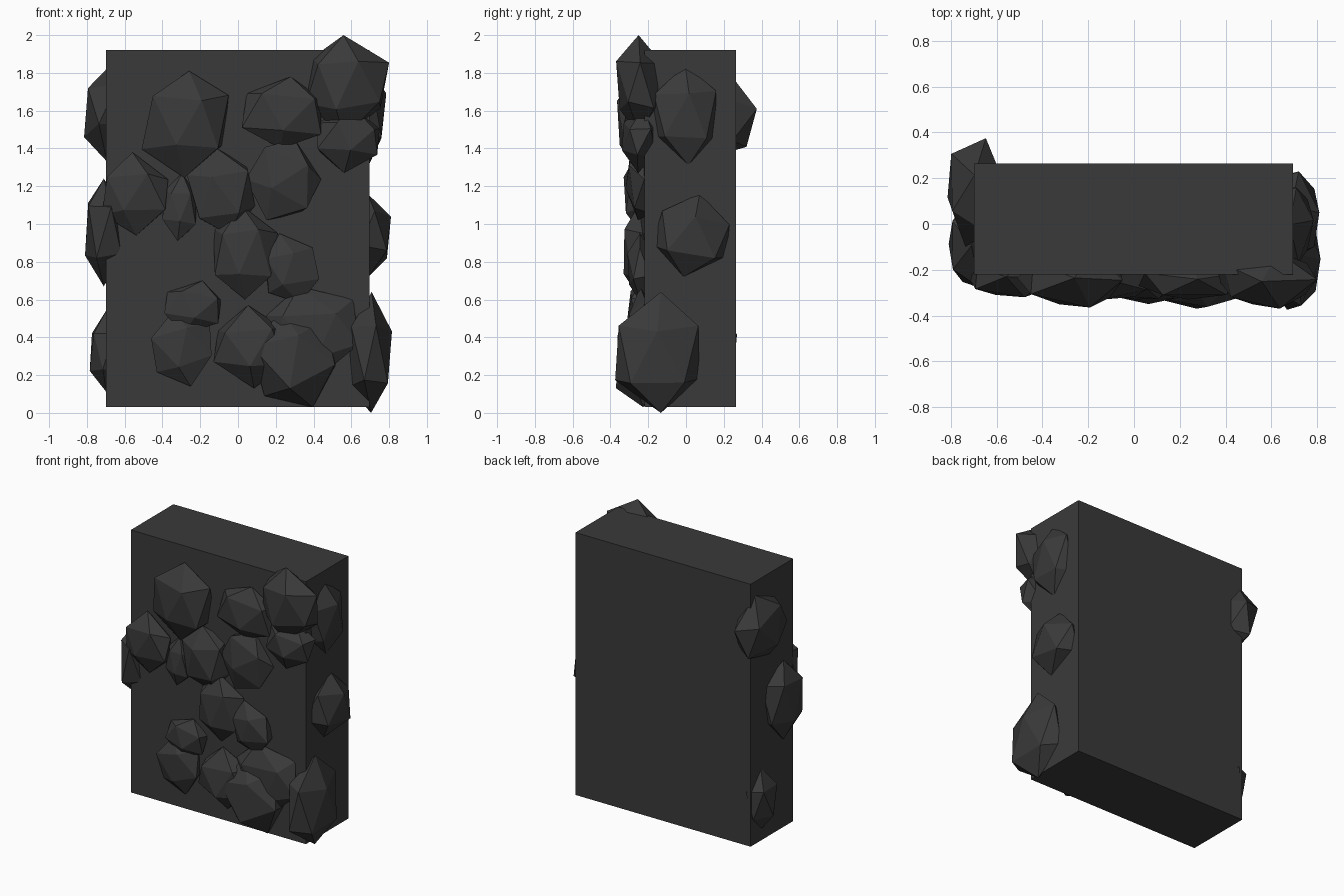
import bpy
import bmesh
import random
from math import radians
from mathutils import Euler, Vector

default_cube = bpy.data.objects.get("Cube")
if default_cube:
    bpy.data.objects.remove(default_cube, do_unlink=True)

random.seed(4)


def make_material(name, colour):
    material = bpy.data.materials.new(name)
    material.use_nodes = True
    material.diffuse_color = colour
    shader = material.node_tree.nodes["Principled BSDF"]
    shader.inputs["Base Color"].default_value = colour
    shader.inputs["Roughness"].default_value = 0.9
    return material


charcoal = make_material("charcoal_stone", (0.042, 0.042, 0.042, 1))


def add_object(name, bm):
    mesh = bpy.data.meshes.new(name)
    bm.to_mesh(mesh)
    bm.free()
    mesh.materials.append(charcoal)
    obj = bpy.data.objects.new(name, mesh)
    bpy.context.collection.objects.link(obj)
    return obj


def fit_to_bounds(bm, low, high):
    """Stretch the mesh so that it fills the given box exactly."""
    for axis in range(3):
        values = [v.co[axis] for v in bm.verts]
        start, span = min(values), max(values) - min(values)
        for v in bm.verts:
            share = (v.co[axis] - start) / span
            v.co[axis] = low[axis] + share * (high[axis] - low[axis])


def add_rock(name, low, high, turn):
    """Flat-faced boulder: a jittered, turned icosahedron fitted to a box."""
    bm = bmesh.new()
    bmesh.ops.create_icosphere(bm, subdivisions=1, radius=1)
    rotation = Euler([radians(a) for a in turn]).to_matrix()
    for v in bm.verts:
        jitter = Vector([random.uniform(-0.08, 0.08) for _ in range(3)])
        v.co = rotation @ (v.co + jitter)
    fit_to_bounds(bm, low, high)
    add_object(name, bm)


# Slab
slab = bmesh.new()
bmesh.ops.create_cube(slab, size=1)
fit_to_bounds(slab, (-0.7, -0.22, 0.03), (0.695, 0.265, 1.92))
add_object("stone_slab", slab)

# Boulders on the front: left, right, bottom, top, front depth, lean, spin
front_rocks = [
    (-0.51, -0.05, 1.245, 1.81, -0.365, 0, 0),
    (0.02, 0.44, 1.4, 1.78, -0.33, 8, 20),
    (0.36, 0.8, 1.46, 2, -0.37, 0, 0),
    (0.42, 0.75, 1.27, 1.62, -0.34, 10, 30),
    (0.04, 0.44, 1.02, 1.45, -0.32, 25, 10),
    (-0.27, 0.09, 0.94, 1.4, -0.33, -10, 40),
    (-0.4, -0.22, 0.91, 1.27, -0.29, 5, 15),
    (-0.72, -0.37, 0.94, 1.38, -0.32, 0, 0),
    (-0.13, 0.21, 0.6, 1.1, -0.33, 0, 10),
    (0.14, 0.43, 0.58, 0.95, -0.31, -15, 0),
    (-0.39, -0.09, 0.42, 0.7, -0.31, 15, 25),
    (-0.46, -0.14, 0.14, 0.54, -0.31, -15, 0),
    (-0.13, 0.25, 0.13, 0.57, -0.35, 0, 15),
    (0.07, 0.52, 0.03, 0.54, -0.37, -20, 0),
    (0.15, 0.64, 0.2, 0.67, -0.3, -12, 20),
]
rock_centre = -0.24
for i, (x0, x1, z0, z1, front, lean, spin) in enumerate(front_rocks):
    back = 2 * rock_centre - front
    add_rock(f"front_rock_{i + 1}", (x0, front, z0), (x1, back, z1),
             (0, lean, spin))

# Boulders on the two ends: inner and outer x, y range, z range, tilt
end_rocks = {
    "left_upper_rock": (0.6, 0.785, -0.17, 0.16, 1.31, 1.84, 0),
    "left_middle_rock": (0.58, 0.81, -0.18, 0.23, 0.72, 1.16, -10),
    "left_lower_rock": (0.58, 0.815, -0.375, 0.07, 0, 0.64, 0),
    "right_upper_rock": (-0.56, -0.815, -0.1, 0.375, 1.33, 1.82, -20),
    "right_middle_rock": (-0.6, -0.81, -0.28, 0.1, 0.67, 1.24, 0),
    "right_lower_rock": (-0.6, -0.785, 0, 0.27, 0.11, 0.55, 0),
}
for name, (inner, outer, y0, y1, z0, z1, tilt) in end_rocks.items():
    add_rock(name, (min(inner, outer), y0, z0), (max(inner, outer), y1, z1),
             (tilt, 0, 0))
